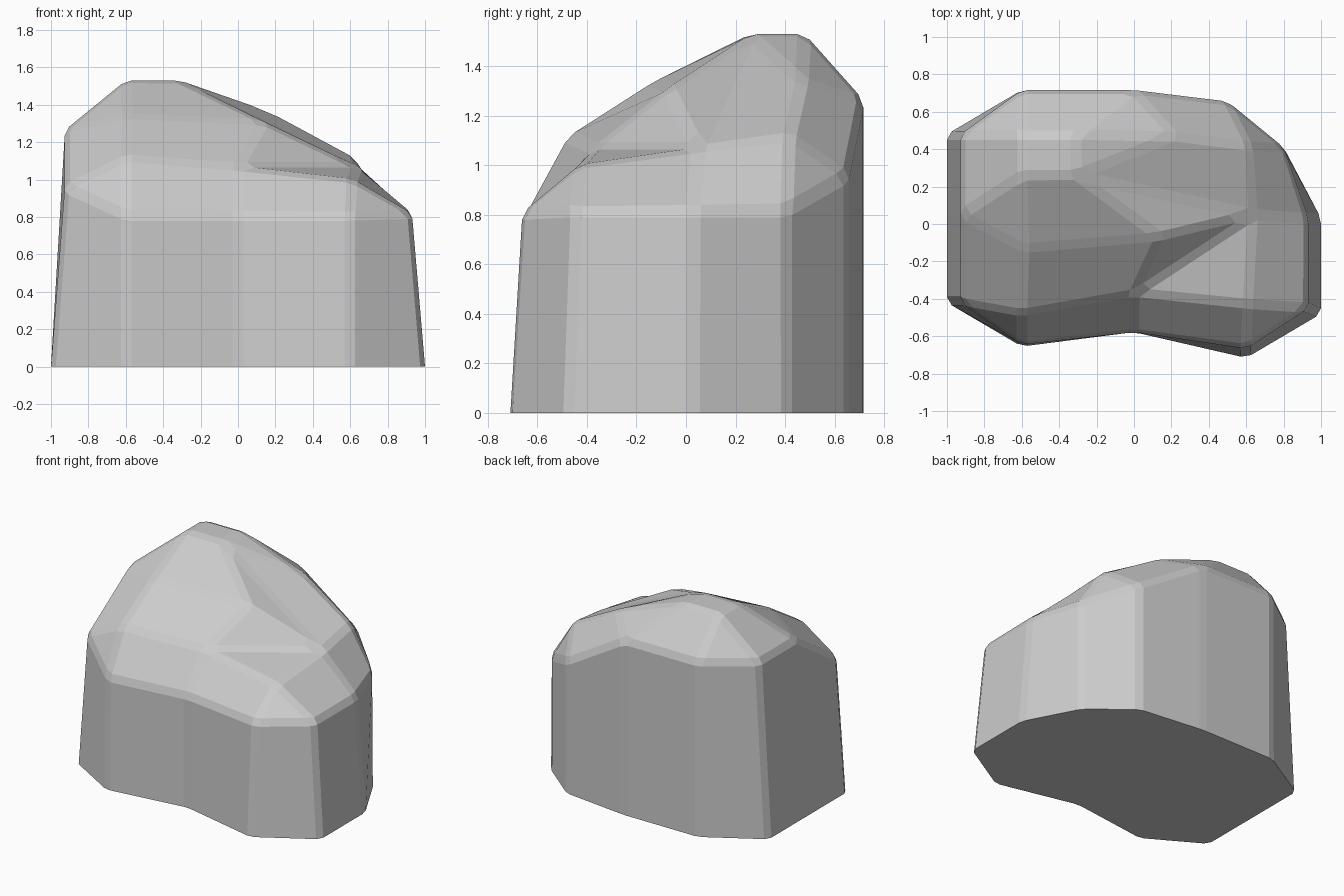
import bpy, bmesh, math

if "Cube" in bpy.data.objects:
    bpy.data.objects.remove(bpy.data.objects["Cube"])

# Corner points of the faceted top: rim, shoulder and flat peak
P = dict(
    a=(-.925, -.42, .96), b=(-.6, -.645, .81), c=(0, -.578, .81), d=(.6, -.665, .81), e=(.93, -.45, .82),
    f=(-.6, -.48, 1.12), g=(0, -.37, 1.07), h=(.61, -.43, 1.0),
    i=(-.925, .05, 1.265), j=(-.59, -.13, 1.34), k=(.14, -.07, 1.31), l=(.64, .05, 1.07), m=(.93, .03, .82),
    n=(-.6, .26, 1.53), o=(-.31, .26, 1.53), p=(-.6, .48, 1.53), q=(-.31, .48, 1.53),
    r=(.22, .47, 1.345), s=(.62, .42, 1.12), t=(.8, .41, .82),
    u=(-.925, .48, 1.265), v=(-.6, .716, 1.265), w=(0, .716, 1.265), x=(.5, .655, .96))

# Top surface as rows from front to back (repeated letters collapse to triangles)
ROWS = ["abccde", "afgghe", "ijkllm", "inoolm", "upqrst", "uvwwxt"]

# Rim going round, and where it flares outward at the ground
RIM = "abcdemtxwvui"
FOOT = dict(a=(-1, -.42), d=(.6, -.716), e=(1, -.48), m=(1, .03), b=(-.6, -.655),
            u=(-1, .48), i=(-1, .05))

bm = bmesh.new()
V = {key: bm.verts.new(co) for key, co in P.items()}
G = {key: bm.verts.new((*FOOT.get(key, P[key][:2]), 0)) for key in RIM}


def face(verts):
    verts = list(dict.fromkeys(verts))
    if len(verts) > 2:
        bm.faces.new(verts)


# Top
for lo, hi in zip(ROWS, ROWS[1:]):
    for n in range(5):
        face([V[lo[n]], V[lo[n + 1]], V[hi[n + 1]], V[hi[n]]])

# Walls and underside
for p0, p1 in zip(RIM, RIM[1:] + RIM[0]):
    face([G[p0], G[p1], V[p1], V[p0]])
face([G[key] for key in reversed(RIM)])
bmesh.ops.recalc_face_normals(bm, faces=bm.faces)

# Chamfer every noticeable edge except around the ground
edges = [e for e in bm.edges if max(v.co.z for v in e.verts) > .01
         and e.calc_face_angle(0) > math.radians(4)]
bmesh.ops.bevel(bm, geom=edges, offset=.03, offset_type='OFFSET', segments=1,
                profile=.5, affect='EDGES', clamp_overlap=True)
bmesh.ops.recalc_face_normals(bm, faces=bm.faces)

mesh = bpy.data.meshes.new("rock")
bm.to_mesh(mesh)
bm.free()
bpy.context.collection.objects.link(bpy.data.objects.new("rock", mesh))
